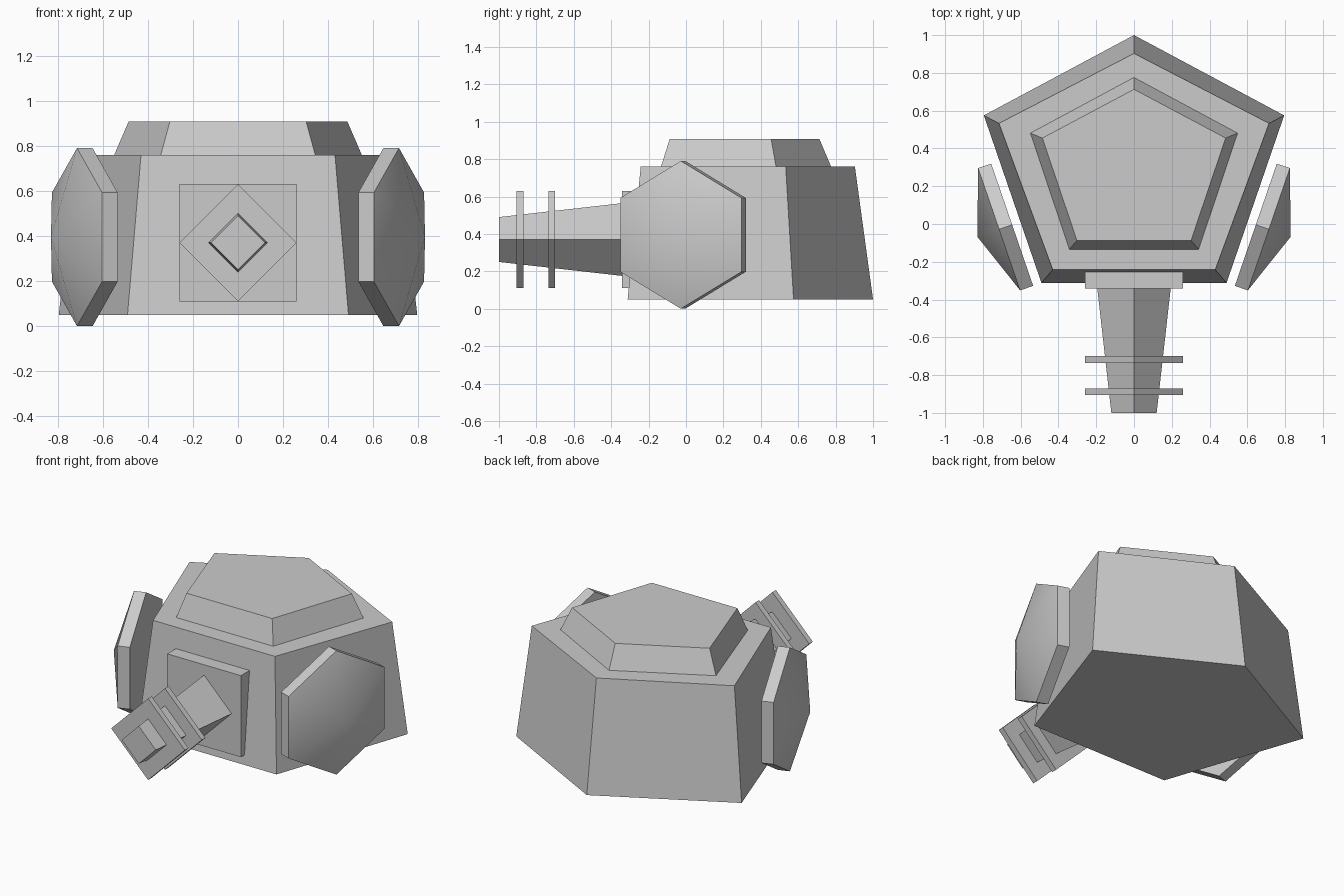
import bpy
import bmesh
from math import sin, cos, radians
from mathutils import Vector

if "Cube" in bpy.data.objects:
    bpy.data.objects.remove(bpy.data.objects["Cube"])


def loft(name, rings, apex=None):
    """Skin matching rings of points; cap the start, and cap the end or fan it to an apex."""
    bm = bmesh.new()
    loops = [[bm.verts.new(p) for p in ring] for ring in rings]
    n = len(loops[0])
    for a, b in zip(loops, loops[1:]):
        for i in range(n):
            j = (i + 1) % n
            bm.faces.new((a[i], a[j], b[j], b[i]))
    bm.faces.new(loops[0][::-1])
    if apex is None:
        bm.faces.new(loops[-1])
    else:
        tip = bm.verts.new(apex)
        for i in range(n):
            bm.faces.new((loops[-1][i], loops[-1][(i + 1) % n], tip))
    bmesh.ops.recalc_face_normals(bm, faces=bm.faces)
    mesh = bpy.data.meshes.new(name)
    bm.to_mesh(mesh)
    bm.free()
    obj = bpy.data.objects.new(name, mesh)
    bpy.context.collection.objects.link(obj)
    return obj


def pentagon(back_y, side, front, z):
    """Symmetric pentagon with its point toward the back."""
    (sx, sy), (fx, fy) = side, front
    return [(0, back_y, z), (-sx, sy, z), (-fx, fy, z), (fx, fy, z), (sx, sy, z)]


def square(r, y, turn=0):
    """Square facing -y around the barrel axis; turn 0 gives a diamond."""
    angles = [radians(turn + 90 * k) for k in range(4)]
    return [(r * cos(a), y, 0.37 + r * sin(a)) for a in angles]


# Pentagonal hull and raised roof
loft("hull", [pentagon(1.0, (0.795, 0.575), (0.49, -0.312), 0.05),
              pentagon(0.903, (0.715, 0.533), (0.43, -0.242), 0.76)])
loft("roof", [pentagon(0.78, (0.553, 0.483), (0.345, -0.137), 0.75),
              pentagon(0.713, (0.485, 0.455), (0.302, -0.087), 0.908)])

# Gun mount plate, tapered barrel and its two collars
loft("mount_plate", [square(0.26 * 2 ** 0.5, y, 45) for y in (-0.255, -0.342)])
loft("barrel", [square(0.195, -0.335), square(0.12, -1.0)])
for k, y in enumerate((-0.70, -0.87)):
    loft(f"barrel_collar_{k + 1}", [square(0.26, y), square(0.26, y - 0.036)])

# Hexagonal side shields with a shallow domed face, parallel to the hull sides
for label, s in (("right", 1), ("left", -1)):
    along = Vector((s * 0.325, 0.946, 0))
    out = Vector((s * 0.946, -0.325, 0))
    centre = Vector((s * 0.645, -0.004, 0.395))

    def hexagon(depth):
        return [centre + out * depth + 0.395 * (along * sin(radians(60 * k)) + Vector((0, 0, cos(radians(60 * k)))))
                for k in range(6)]

    shield = loft(f"{label}_shield", [hexagon(0), hexagon(0.073)], centre + out * 0.195)
    bpy.ops.object.select_all(action='DESELECT')
    shield.select_set(True)
    bpy.context.view_layer.objects.active = shield
    bpy.ops.object.shade_smooth_by_angle(angle=radians(30))
